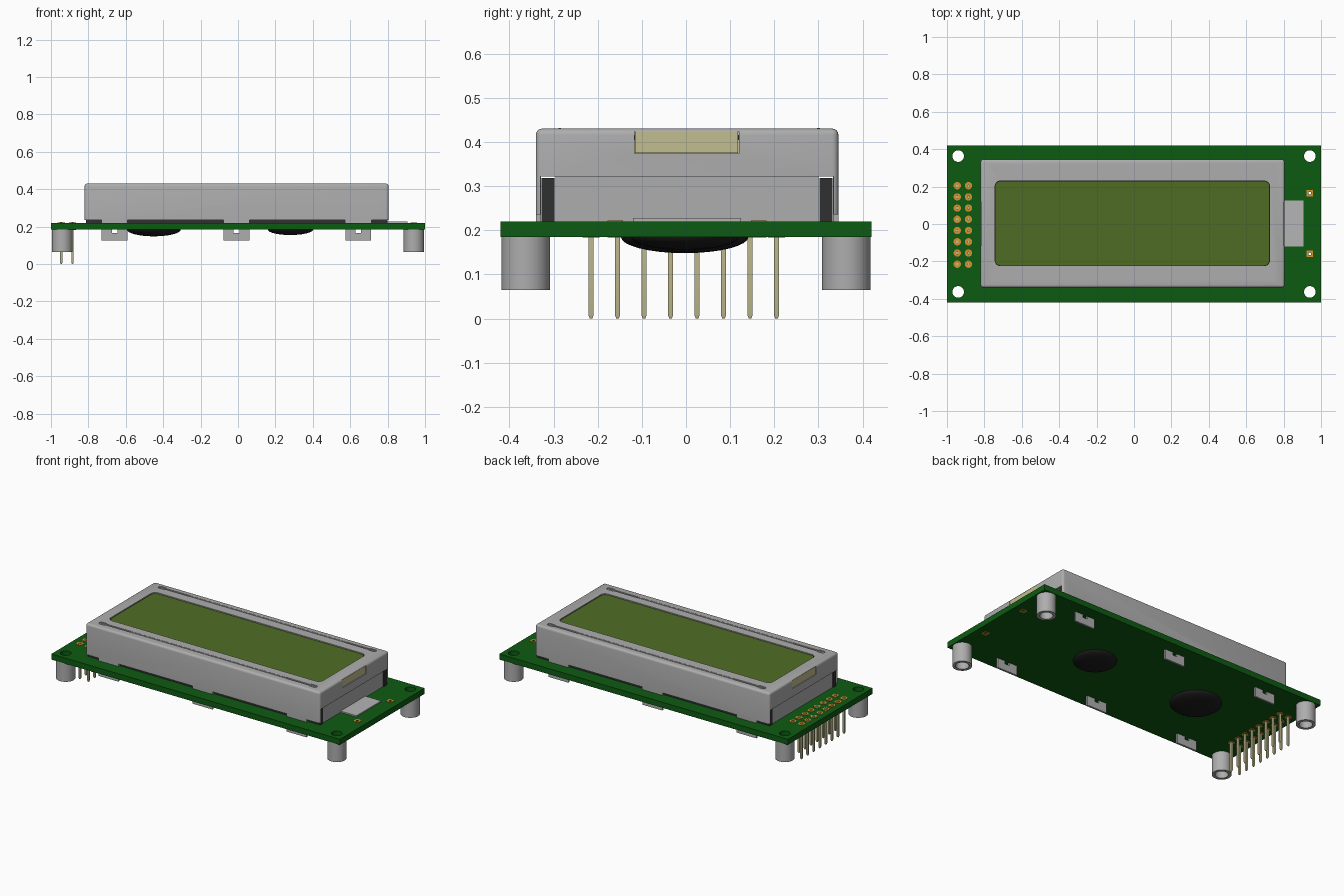
import bpy, bmesh
from math import sin, cos, pi, radians

default = bpy.data.objects.get("Cube")
if default:
    bpy.data.objects.remove(default, do_unlink=True)


def material(name, r, g, b):
    m = bpy.data.materials.new(name)
    m.use_nodes = True
    m.diffuse_color = (r, g, b, 1)
    m.node_tree.nodes["Principled BSDF"].inputs["Base Color"].default_value = (r, g, b, 1)
    return m


GREEN = material("board green", 0.004, 0.105, 0.006)
METAL = material("bezel grey", 0.42, 0.42, 0.42)
PALE = material("tab grey", 0.46, 0.46, 0.46)
SCREEN = material("screen olive", 0.078, 0.152, 0.018)
BLACK = material("black", 0.012, 0.012, 0.012)
DARK = material("dark rubber", 0.03, 0.03, 0.03)
CREAM = material("pale gold", 0.54, 0.51, 0.28)
COPPER = material("copper orange", 0.68, 0.29, 0.025)


def finish(name, bm, mat):
    bmesh.ops.recalc_face_normals(bm, faces=bm.faces)
    mesh = bpy.data.meshes.new(name)
    bm.to_mesh(mesh)
    bm.free()
    mesh.materials.append(mat)
    ob = bpy.data.objects.new(name, mesh)
    bpy.context.collection.objects.link(ob)
    return ob


def smooth(ob, angle=35):
    ob.data.polygons.foreach_set("use_smooth", [True] * len(ob.data.polygons))
    ob.data.set_sharp_from_angle(angle=radians(angle))
    return ob


def box(name, x, y, z, mat, bevel=0):
    """Box from (low, high) ranges; bevel rounds the top and upright edges."""
    bm = bmesh.new()
    bmesh.ops.create_cube(bm, size=1)
    for v in bm.verts:
        v.co = [r[0] + (c + 0.5) * (r[1] - r[0]) for c, r in zip(v.co, (x, y, z))]
    if bevel:
        edges = [e for e in bm.edges if max(v.co.z for v in e.verts) > z[1] - 1e-5]
        bmesh.ops.bevel(bm, geom=edges, offset=bevel, segments=4, profile=0.5, affect='EDGES')
    return finish(name, bm, mat)


def rounded(name, x, y, z, radius, mat):
    """Prism with a rounded rectangle outline."""
    bm = bmesh.new()
    verts = []
    corners = [(x[1], y[1], -1, -1), (x[0], y[1], 1, -1), (x[0], y[0], 1, 1), (x[1], y[0], -1, 1)]
    for q, (cx, cy, sx, sy) in enumerate(corners):
        for i in range(7):
            a = pi / 2 * (q + i / 6)
            verts.append(bm.verts.new((cx + radius * (sx + cos(a)), cy + radius * (sy + sin(a)), z[0])))
    face = bm.faces.new(verts)
    out = bmesh.ops.extrude_face_region(bm, geom=[face])
    for v in out["geom"]:
        if isinstance(v, bmesh.types.BMVert):
            v.co.z = z[1]
    return finish(name, bm, mat)


def lathe(name, profile, segs, xy, mat, closed=False):
    """Turn (radius, height) points around an upright axis."""
    bm = bmesh.new()
    rings = []
    for i in range(segs):
        a = 2 * pi * (i + 0.5) / segs
        rings.append([bm.verts.new((xy[0] + r * cos(a), xy[1] + r * sin(a), z)) for r, z in profile])
    n = len(profile)
    for i in range(segs):
        a, b = rings[i], rings[(i + 1) % segs]
        for j in range(n if closed else n - 1):
            k = (j + 1) % n
            bm.faces.new((a[j], b[j], b[k], a[k]))
    bmesh.ops.remove_doubles(bm, verts=bm.verts, dist=1e-6)
    return smooth(finish(name, bm, mat))


def tube(name, r_in, r_out, z, segs, xy, mat):
    return lathe(name, [(r_in, z[0]), (r_out, z[0]), (r_out, z[1]), (r_in, z[1])], segs, xy, mat, True)


def cut(ob, cutters):
    """Subtract the cutters, bake the result and delete them."""
    for c in cutters:
        c.hide_render = True
        mod = ob.modifiers.new("cut", 'BOOLEAN')
        mod.operation, mod.solver, mod.object = 'DIFFERENCE', 'EXACT', c
    dg = bpy.context.evaluated_depsgraph_get()
    mesh = bpy.data.meshes.new_from_object(ob.evaluated_get(dg))
    ob.modifiers.clear()
    ob.data = mesh
    for c in cutters:
        bpy.data.objects.remove(c, do_unlink=True)
    return ob


BOTTOM, TOP = 0.185, 0.22
corners = [(x, y) for x in (-0.94, 0.94) for y in (-0.363, 0.363)]
square_pads = [(0.94, 0.165), (0.94, -0.16)]

# Circuit board with screw holes and two small pad holes
board = box("circuit_board", (-1, 1), (-0.42, 0.42), (BOTTOM, TOP), GREEN)
holes = [lathe("hole", [(0, 0.1), (0.031, 0.1), (0.031, 0.3), (0, 0.3)], 24, p, GREEN) for p in corners]
holes += [lathe("hole", [(0, 0.1), (0.008, 0.1), (0.008, 0.3), (0, 0.3)], 8, p, GREEN) for p in square_pads]
cut(board, holes)

# Standoffs
for p in corners:
    tube("standoff", 0.037, 0.055, (0.065, BOTTOM), 32, p, METAL)

# Square solder pads, both faces
for p in square_pads:
    for z in (BOTTOM - 0.002, TOP):
        tube("square_pad", 0.01, 0.025, (z, z + 0.002), 4, p, COPPER)

# Two columns of header pins with round solder pads
for x in (-0.945, -0.885):
    for i in range(8):
        p = (x, -0.215 + 0.06 * i)
        lathe("header_pin", [(0, 0), (0.004, 0), (0.0085, 0.008), (0.0085, 0.226), (0, 0.226)], 4, p, CREAM)
        for z in (BOTTOM - 0.002, TOP):
            tube("pin_pad", 0.008, 0.02, (z, z + 0.002), 12, p, COPPER)

# Domed chip covers under the board
for x, radius, depth in ((-0.45, 0.145, 0.037), (0.28, 0.122, 0.03)):
    arc = [(radius * sin(pi / 2 * i / 8), BOTTOM - depth * cos(pi / 2 * i / 8)) for i in range(9)]
    lathe("chip_dome", arc + [(0, BOTTOM)], 40, (x, -0.003), BLACK)

# Bezel shell: hollow, with window, open lower ends, end notches and wall reliefs
X, Y = (-0.82, 0.805), (-0.34, 0.345)
bezel = box("bezel", X, Y, (TOP, 0.43), METAL, bevel=0.014)
cutters = [
    box("hollow", (X[0] + 0.014, X[1] - 0.014), (Y[0] + 0.012, Y[1] - 0.012), (0.1, 0.414), METAL),
    rounded("window", (-0.745, 0.727), (-0.225, 0.232), (0.38, 0.5), 0.03, METAL),
]
for x in X:
    cutters.append(box("open_end", (x - 0.05, x + 0.05), (-0.329, 0.334), (0.1, 0.322), METAL))
    cutters.append(box("end_notch", (x - 0.05, x + 0.014 if x < 0 else x + 0.05), (-0.117, 0.12),
                       (0.374, 0.424), METAL) if x < 0 else
                   box("end_notch", (x - 0.014, x + 0.05), (-0.117, 0.12), (0.374, 0.424), METAL))
for lo, hi in ((-0.9, -0.73), (-0.59, -0.078), (0.062, 0.573), (0.713, 0.9)):
    cutters.append(box("relief", (lo, hi), (-0.5, 0.5), (0.1, 0.236), METAL))
# Long pressed grooves on the top, wider at their ends
for y in (-0.286, 0.3):
    cutters.append(box("groove", (-0.75, 0.737), (y - 0.006, y + 0.006), (0.423, 0.5), METAL))
    for x in (-0.735, 0.722):
        cutters.append(rounded("groove_end", (x - 0.025, x + 0.025), (y - 0.013, y + 0.013),
                               (0.425, 0.5), 0.01, METAL))
smooth(cut(bezel, cutters), 30)
for y in (-0.286, 0.3):
    box("groove_rib", (-0.545, 0.535), (y - 0.003, y + 0.003), (0.42, 0.431), METAL)

# Display glass, its end tongues and the coloured viewing area
box("display_glass", (-0.8, 0.785), (-0.32, 0.325), (0.33, 0.405), CREAM)
box("glass_tongue", (-0.817, 0.802), (-0.115, 0.118), (0.375, 0.423), CREAM)
rounded("screen_border", (-0.755, 0.737), (-0.235, 0.242), (0.4, 0.4235), 0.03, BLACK)
rounded("screen", (-0.741, 0.723), (-0.221, 0.228), (0.41, 0.425), 0.028, SCREEN)

# Backlight body, rubber strips along its sides and dark blocks at its corners
box("backlight_body", (-0.808, 0.795), (-0.296, 0.3), (TOP, 0.325), METAL)
for y0, y1 in ((-0.327, -0.298), (0.302, 0.332)):
    box("rubber_strip", (-0.812, 0.799), (y0, y1), (TOP, 0.318), DARK)
box("backlight_tab", (0.79, 0.905), (-0.12, 0.125), (TOP, 0.228), PALE)

# Six notched fixing tabs through the board
for x in (-0.66, -0.008, 0.643):
    for y in (-0.334, 0.339):
        yr = (y - 0.006, y + 0.006)
        box("fixing_tab", (x - 0.069, x + 0.069), yr, (0.125, 0.167), METAL)
        for s in (-1, 1):
            lo, hi = sorted((x + s * 0.015, x + s * 0.069))
            box("fixing_tab_prong", (lo, hi), yr, (0.167, BOTTOM), METAL)
